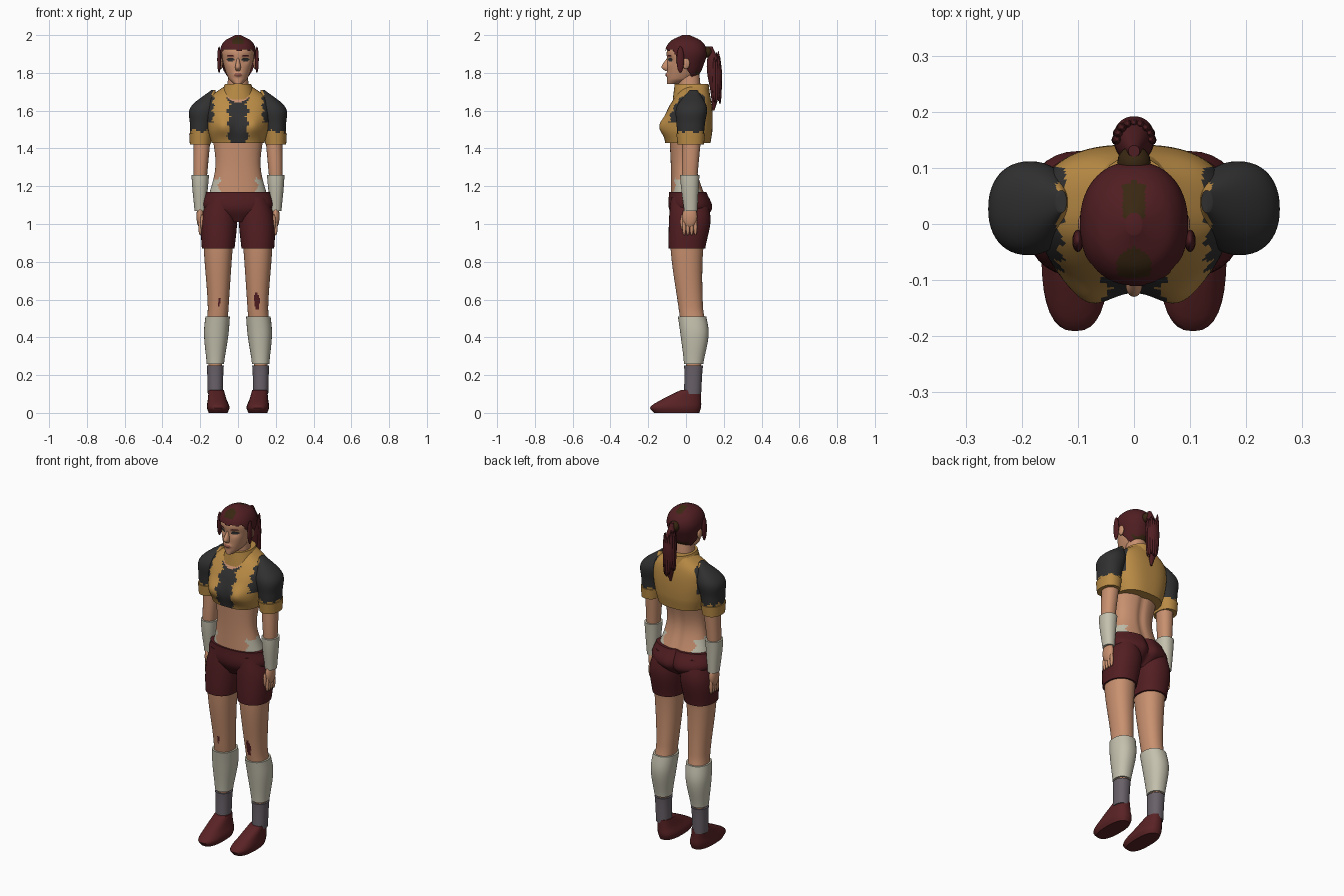
import bpy, bmesh, math, random
from mathutils import Matrix, Vector

random.seed(4)
cube = bpy.data.objects.get("Cube")
if cube:
    bpy.data.objects.remove(cube, do_unlink=True)


def material(name, *rgb):
    mat = bpy.data.materials.new(name)
    mat.use_nodes = True
    colour = [*rgb, 1]
    mat.diffuse_color = colour
    mat.node_tree.nodes["Principled BSDF"].inputs["Base Color"].default_value = colour
    return mat


SKIN = material("skin", .58, .28, .16)
GOLD = material("gold_cloth", .49, .26, .06)
BLACK = material("black_cloth", .03, .03, .03)
MAROON = material("maroon_cloth", .085, .013, .016)
HAIR = material("dark_red_hair", .08, .013, .016)
WHITE = material("off_white_wrap", .55, .53, .42)
SOCK = material("grey_sock", .14, .12, .14)
OLIVE = material("dark_olive", .04, .02, .006)
SHOE = material("red_leather", .1, .016, .018)
LIP = material("lip", .3, .1, .07)


def ring(z, half, front, back, x=0):
    """One oval cross-section: height, half width, front and back limits, centre."""
    return z, half, front, back, x


def section_at(rings, z):
    """Smoothly interpolate the cross-sections at height z."""
    last = len(rings) - 1
    index = max(i for i in range(last) if i == 0 or rings[i][0] <= z)
    start, end = rings[index], rings[index + 1]
    height = end[0] - start[0]
    t = (z - start[0]) / height
    ease = t * t * (3 - 2 * t)
    before, after = rings[max(index - 1, 0)], rings[min(index + 2, last)]
    values = []
    for a, b, c, d in zip(before, start, end, after):
        slope_in = (c - a) / (end[0] - before[0]) * height
        slope_out = (d - b) / (after[0] - start[0]) * height
        curve = t * (1 - t) * (slope_in * (1 - t) - slope_out * t)
        values.append(b + (c - b) * ease + curve)
    return values[1:]


def finish(name, bm, materials):
    bmesh.ops.recalc_face_normals(bm, faces=bm.faces)
    for face in bm.faces:
        face.smooth = True
    mesh = bpy.data.meshes.new(name)
    bm.to_mesh(mesh)
    bm.free()
    for mat in materials:
        mesh.materials.append(mat)
    mesh.set_sharp_from_angle(angle=math.radians(50))
    bpy.context.collection.objects.link(bpy.data.objects.new(name, mesh))


def loft(name, rings, materials, rule=None, low=None, high=None, grow=0,
         side=1, around=32, rows=16, power=2.2, deform=None):
    """Skin a stack of ovals; low, high and grow make a sleeve over a stretch of it."""
    low = rings[0][0] if low is None else low
    high = rings[-1][0] if high is None else high
    bm = bmesh.new()
    loops = []
    for row in range(rows + 1):
        z = low + (high - low) * (1 - math.cos(math.pi * row / rows)) / 2
        half, front, back, x = section_at(rings, z)
        loop = []
        for step in range(around):
            angle = math.tau * step / around
            c, s = math.cos(angle), math.sin(angle)
            c = math.copysign(abs(c) ** (2 / power), c)
            s = math.copysign(abs(s) ** (2 / power), s)
            point = Vector((x + (half + grow) * c, (front + back) / 2 + ((back - front) / 2 + grow) * s, z))
            if deform:
                deform(point)
            point.x *= side
            loop.append(bm.verts.new(point))
        loops.append(loop)
    for lower, upper in zip(loops, loops[1:]):
        for i in range(around):
            bm.faces.new((lower[i - 1], lower[i], upper[i], upper[i - 1]))
    bm.faces.new(loops[0])
    bm.faces.new(loops[-1])
    unwanted = []
    for face in bm.faces:
        mat = rule(face.calc_center_median()) if rule else materials[0]
        if mat:
            face.material_index = materials.index(mat)
        else:
            unwanted.append(face)
    bmesh.ops.delete(bm, geom=unwanted, context="FACES")
    finish(name, bm, materials)


def ball(name, mat, centre, size, side=1):
    bm = bmesh.new()
    bmesh.ops.create_uvsphere(bm, u_segments=16, v_segments=12, radius=1)
    x, y, z = centre
    bm.transform(Matrix.Translation((x * side, y, z)) @ Matrix.Diagonal((*size, 1)))
    finish(name, bm, [mat])


def spot(p, x, z, wide, high):
    """Squared distance from a mirrored oval on the front; below 1 is inside."""
    return ((abs(p.x) - x) / wide) ** 2 + ((p.z - z) / high) ** 2


def ragged(value):
    """Zigzag offset for torn cloth edges."""
    return .01 * (abs(value * 30 % 2 - 1) * 2 - 1)


# Bare waist with wraps at the hips
def waist_colour(p):
    wrapped = p.z < 1.24 + ragged(p.y) and abs(p.x) > .1 + ragged(p.z)
    return WHITE if wrapped else SKIN


def spine_groove(p):
    if p.y > 0:
        p.y -= .01 * math.exp(-(p.x / .02) ** 2)


waist = [ring(1.1, half=.17, front=-.08, back=.12), ring(1.3, half=.12, front=-.08, back=.06),
         ring(1.5, half=.14, front=-.09, back=.1)]
loft("waist", waist, [SKIN, WHITE], waist_colour, around=72, rows=48, deform=spine_groove)


# Cropped top with a dark centre panel and an open neckline
def bust(p):
    if p.y < 0:
        p.y -= .03 * math.exp(-spot(p, x=.08, z=1.52, wide=.05, high=.05))


def top_colour(p):
    x = abs(p.x)
    if p.y < 0 and x < .05 and p.z > 1.64 + x / 2:
        return SKIN
    centre = p.y < 0 and x < .05 + ragged(p.z)
    shoulder = p.z > 1.54 and p.y < .1 and x > .13 + ragged(p.z + p.y)
    return BLACK if centre or shoulder else GOLD


top = [ring(1.43, half=.14, front=-.11, back=.13), ring(1.5, half=.16, front=-.12, back=.14),
       ring(1.6, half=.17, front=-.1, back=.14), ring(1.67, half=.15, front=-.06, back=.13),
       ring(1.73, half=.07, front=-.02, back=.11)]
loft("cropped_top", top, [GOLD, BLACK, SKIN], top_colour, around=96, rows=64, power=2.6, deform=bust)
collar = [ring(1.66, half=.1, front=-.07, back=.13), ring(1.74, half=.07, front=-.06, back=.12)]
loft("collar", collar, [GOLD])
neck = [ring(1.6, half=.07, front=-.04, back=.09), ring(1.8, half=.05, front=-.04, back=.07)]
loft("neck", neck, [SKIN])


# Head with coloured eyes, brows and lips
def face_colour(p):
    if p.y > -.03:
        return SKIN
    if spot(p, x=.04, z=1.87, wide=.02, high=.01) < 1:
        return BLACK
    if spot(p, x=.04, z=1.89, wide=.02, high=.005) < 1:
        return HAIR
    return LIP if spot(p, x=0, z=1.79, wide=.02, high=.01) < 1 else SKIN


def face_shape(p):
    if p.y < 0:
        p.y += .01 * math.exp(-spot(p, x=.04, z=1.87, wide=.02, high=.02))
        p.y -= .01 * math.exp(-spot(p, x=0, z=1.79, wide=.02, high=.01))


head = [ring(1.74, half=.02, front=-.1, back=-.04), ring(1.77, half=.05, front=-.1, back=.04),
        ring(1.86, half=.08, front=-.1, back=.09), ring(1.92, half=.085, front=-.1, back=.1),
        ring(1.97, half=.06, front=-.07, back=.07), ring(2, half=.005, front=-.01, back=.01)]
loft("head", head, [SKIN, BLACK, HAIR, LIP], face_colour, high=1.99, around=120, rows=90, deform=face_shape)
nose = [ring(1.81, half=.01, front=-.11, back=-.08), ring(1.83, half=.015, front=-.13, back=-.08),
        ring(1.88, half=.005, front=-.1, back=-.08)]
loft("nose", nose, [SKIN])


# Tied-back hair: a shell over the head, a tie and a tail with loose strands
def hair_colour(p):
    fall = min(max((p.y + .07) / .1, 0), 1)
    if p.z < 1.92 - .14 * fall + ragged(p.x + p.y) / 2:
        return None
    crown = p.z > 1.95 and abs(p.x) < .02 and abs(p.y - .04) < .03 + ragged(p.x)
    fringe = p.z > 1.95 and abs(p.x) < .03 and p.y < -.05 + ragged(p.x)
    nape = p.y > .05 and p.z < 1.81 + ragged(p.x)
    return OLIVE if crown or fringe or nape else HAIR


loft("hair", head, [HAIR, OLIVE], hair_colour, grow=.01, around=96, rows=60)
ball("hair_tie", OLIVE, (0, .11, 1.91), (.03, .03, .03))
tail = [ring(1.6, half=.005, front=.14, back=.15), ring(1.7, half=.03, front=.13, back=.18),
        ring(1.82, half=.035, front=.11, back=.19), ring(1.94, half=.01, front=.12, back=.14)]
loft("ponytail", tail, [HAIR])
for strand in range(9):
    angle = math.pi * strand / 8
    offset = Vector((math.cos(angle), math.sin(angle), 0)) * .03
    ball("ponytail_strand", HAIR, Vector((0, .15, random.uniform(1.75, 1.8))) + offset, (.01, .01, .12))

# Shorts seat
def cleft(p):
    if p.y > 0:
        p.y -= .02 * math.exp(-(p.x / .02) ** 2)


seat = [ring(1.01, half=.06, front=-.05, back=.08), ring(1.08, half=.18, front=-.09, back=.14),
        ring(1.17, half=.17, front=-.09, back=.11)]
loft("shorts_seat", seat, [MAROON], around=72, rows=32, deform=cleft)


# Paired parts
def sleeve_colour(p):
    trimmed = p.z < 1.49 + ragged(p.x + p.y) or abs(p.x) < .13 + ragged(p.y)
    return GOLD if trimmed else BLACK


def knee_colour(p):
    size = .015 if p.x > 0 else .007
    marked = p.y < 0 and spot(p, x=.1, z=.59, wide=size, high=size * 3) < 1
    return MAROON if marked else SKIN


sleeve = [ring(1.42, half=.05, front=-.04, back=.09, x=.2), ring(1.53, half=.06, front=-.05, back=.1, x=.195),
          ring(1.62, half=.07, front=-.05, back=.11, x=.18), ring(1.71, half=.01, front=.02, back=.06, x=.13)]
arm = [ring(1.07, half=.02, front=0, back=.05, x=.2), ring(1.24, half=.035, front=-.02, back=.06, x=.2),
       ring(1.46, half=.045, front=-.02, back=.08, x=.19)]
leg = [ring(.1, half=.03, front=0, back=.07, x=.12), ring(.25, half=.035, front=0, back=.08, x=.12),
       ring(.42, half=.055, front=-.02, back=.11, x=.115), ring(.56, half=.055, front=-.04, back=.09, x=.105),
       ring(.85, half=.075, front=-.08, back=.09, x=.105), ring(1.02, half=.085, front=-.08, back=.12, x=.1),
       ring(1.14, half=.06, front=-.07, back=.1, x=.09)]
shoe = [ring(0, half=.05, front=-.17, back=.07, x=.105), ring(.03, half=.06, front=-.19, back=.08, x=.105),
        ring(.07, half=.05, front=-.13, back=.08, x=.11), ring(.12, half=.04, front=-.03, back=.08, x=.115)]

for side, tag in ((1, "left_"), (-1, "right_")):
    ball(tag + "ear", SKIN, (.09, 0, 1.85), (.01, .02, .03), side)
    ball(tag + "side_lock", HAIR, (.1, -.03, 1.87), (.01, .02, .07), side)

    # Sleeve, arm and hand
    loft(tag + "sleeve", sleeve, [BLACK, GOLD], sleeve_colour, side=side, around=48, rows=36)
    loft(tag + "sleeve_cuff", sleeve, [GOLD], high=1.48, grow=.005, side=side)
    loft(tag + "arm", arm, [SKIN], side=side)
    loft(tag + "wrist_wrap", arm, [WHITE], high=1.26, grow=.01, side=side)
    ball(tag + "palm", SKIN, (.2, .02, 1.04), (.02, .04, .06), side)
    ball(tag + "thumb", SKIN, (.19, -.02, 1.01), (.01, .01, .04), side)
    for finger in range(4):
        ball(tag + "finger", SKIN, (.2, finger * .02 - .01, .985), (.01, .01, .045), side)

    # Leg and the clothing fitted over it
    loft(tag + "leg", leg, [SKIN, MAROON], knee_colour, high=.9, side=side, around=64, rows=80)
    loft(tag + "shorts_leg", leg, [MAROON], low=.87, grow=.01, side=side)
    loft(tag + "shin_guard", leg, [WHITE], low=.26, high=.51, grow=.01, side=side)
    loft(tag + "sock", leg, [SOCK], high=.25, grow=.01, side=side)
    loft(tag + "shoe", shoe, [SHOE], side=side, power=2.5)
